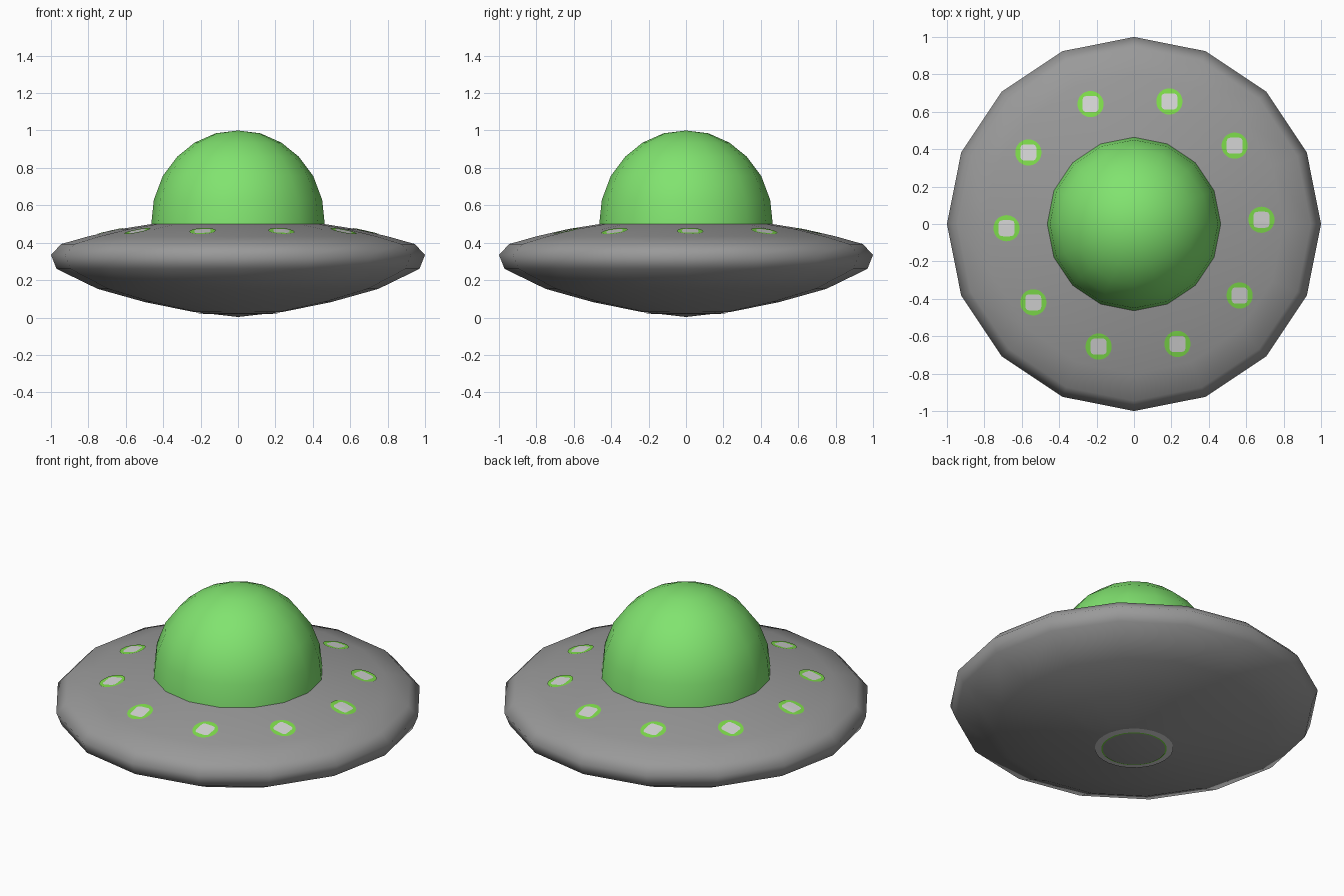
import bpy, bmesh
from math import sin, cos, pi, radians
from mathutils import Vector
from mathutils.bvhtree import BVHTree

if "Cube" in bpy.data.objects:
    bpy.data.objects.remove(bpy.data.objects["Cube"])

SIDES = 16


def material(name, rgb):
    m = bpy.data.materials.new(name)
    m.diffuse_color = (*rgb, 1)
    m.use_nodes = True
    m.node_tree.nodes["Principled BSDF"].inputs["Base Color"].default_value = m.diffuse_color
    return m


GREY = material("hull grey", (0.32, 0.32, 0.32))
DOME = material("dome green", (0.22, 0.77, 0.16))
GLOW = material("light rim green", (0.21, 0.72, 0.07))
PALE = material("lamp pale grey", (0.66, 0.66, 0.66))


def finish(bm, name, mats):
    me = bpy.data.meshes.new(name)
    for f in bm.faces:
        f.smooth = True
    bm.to_mesh(me)
    for m in mats:
        me.materials.append(m)
    ob = bpy.data.objects.new(name, me)
    bpy.context.collection.objects.link(ob)
    return ob


def lathe(name, profile, mat):
    """Spin a bottom-to-top (radius, z) profile around z."""
    bm = bmesh.new()
    rings = []
    for r, z in profile:
        if r == 0:
            rings.append([bm.verts.new((0, 0, z))] * SIDES)
        else:
            rings.append([bm.verts.new((r * cos(2 * pi * i / SIDES), r * sin(2 * pi * i / SIDES), z))
                          for i in range(SIDES)])
    for a, b in zip(rings, rings[1:]):
        for i in range(SIDES):
            j = (i + 1) % SIDES
            bm.faces.new(list(dict.fromkeys((a[i], a[j], b[j], b[i]))))
    tree = BVHTree.FromBMesh(bm)
    finish(bm, name, [mat])
    bm.free()
    return tree


# saucer body and dome
hull = lathe("saucer_hull", [(0, 0.003), (0.24, 0.03), (0.5, 0.083), (0.75, 0.153), (0.97, 0.26),
                             (1.0, 0.335), (0.945, 0.393), (0.8, 0.434), (0.63, 0.473),
                             (0.46, 0.5)], GREY)
lathe("dome", [(0.464, 0.498), (0.45, 0.63), (0.402, 0.757), (0.325, 0.86), (0.232, 0.935),
               (0.12, 0.985), (0, 1.0)], DOME)


def decal(name, cx, cy, loops, mats, up=1):
    """Thin plate hugging the hull; loops = (radius, squareness, material index of the band inside it)."""
    bm = bmesh.new()
    n = 32

    def place(x, y):
        p, nrm, _, _ = hull.ray_cast(Vector((x, y, 2 * up)), Vector((0, 0, -up)))
        return bm.verts.new(p + Vector((0, 0, 0.004 * up)))

    prev = None
    for r, square, mi in loops:
        if r == 0:
            ring = [place(cx, cy)] * n
        else:
            ring = []
            for i in range(n):
                a = 2 * pi * i / n
                c, s = cos(a), sin(a)
                k = r / (abs(c) ** square + abs(s) ** square) ** (1 / square)
                ring.append(place(cx + k * c, cy + k * s))
        if prev:
            for i in range(n):
                j = (i + 1) % n
                vs = list(dict.fromkeys((prev[i], ring[i], ring[j], prev[j])))
                f = bm.faces.new(vs[::-up])
                f.material_index = mi
        prev = ring
    bm.normal_update()
    for f in bm.faces:
        if f.normal.z * up < 0:
            f.normal_flip()
    finish(bm, name, mats)
    bm.free()


# ten round lamps on the upper deck, each with a squarish pale centre
for k in range(10):
    a = radians(1.9 + 36 * k)
    decal(f"deck_lamp_{k + 1}", 0.682 * cos(a), 0.682 * sin(a),
          [(0, 2, 0), (0.022, 2, 1), (0.043, 5, 1), (0.057, 2, 0), (0.07, 2, 0)], [GLOW, PALE])

# painted ring under the hull
decal("belly_ring", 0, 0, [(0.17, 2, 0), (0.178, 2, 0), (0.195, 2, 1), (0.213, 2, 1)], [GLOW, PALE], up=-1)
